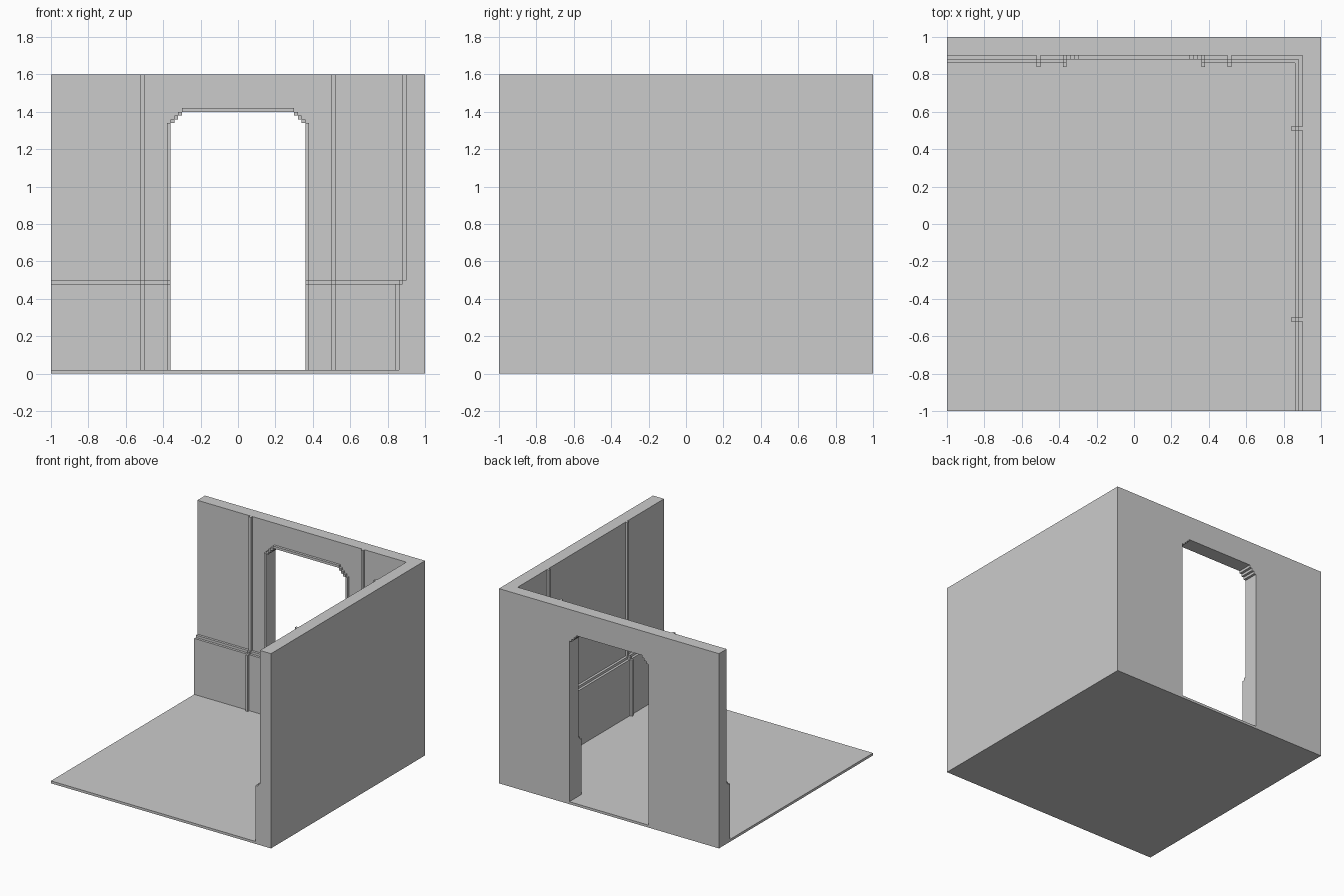
import bpy, bmesh

if "Cube" in bpy.data.objects:
    bpy.data.objects.remove(bpy.data.objects["Cube"])

# Wall section: (thickness from the outer face, height)
WALL = [(.14, 0), (.14, .48), (.12, .48), (.12, .5), (.10, .5), (.10, 1.6)]
STEPS = [(.36, 1.34), (.34, 1.36), (.32, 1.38), (.30, 1.40)]  # arch half-widths
FLOOR, TRIM = .02, .02


def sweep(name, rings, skip=()):
    """Join matching closed rings of points, cap both ends; skip hidden sides."""
    bm = bmesh.new()
    rows = [[bm.verts.new(p) for p in ring] for ring in rings]
    n = len(rows[0])
    for a, b in zip(rows, rows[1:]):
        for i in range(n):
            if i not in skip:
                j = (i + 1) % n
                bm.faces.new((a[i], a[j], b[j], b[i]))
    bm.faces.new(rows[0])
    bm.faces.new(rows[-1])
    bmesh.ops.recalc_face_normals(bm, faces=bm.faces)
    mesh = bpy.data.meshes.new(name)
    bm.to_mesh(mesh)
    bm.free()
    obj = bpy.data.objects.new(name, mesh)
    bpy.context.collection.objects.link(obj)
    return obj


def box(name, x0, x1, y0, y1, z0, z1):
    rect = [(x0, y0), (x1, y0), (x1, y1), (x0, y1)]
    return sweep(name, [[(x, y, z) for x, y in rect] for z in (z0, z1)])


def strip(name, start, place, top=1.6):
    """Thin vertical trim that follows the stepped wall face."""
    back = [(d, min(max(z, FLOOR), top)) for d, z in WALL]
    front = [(d + TRIM, z) for d, z in back]
    loop = front + back[::-1]
    hidden = range(len(front), len(loop) - 1)
    return sweep(name, [[place(d, t, z) for d, z in loop]
                        for t in (start, start + TRIM)], hidden)


def on_back(d, t, z):
    return (t, 1 - d, z)


def on_right(d, t, z):
    return (1 - d, t, z)


# Floor, up to the foot of the walls
box("floor", -1, .86, -1, .86, 0, FLOOR)

# Mitred back and right walls
section = WALL + [(0, 1.6), (0, 0)]
walls = sweep("walls", [[(-1, 1 - d, z) for d, z in section],
                        [(1 - d, 1 - d, z) for d, z in section],
                        [(1 - d, -1, z) for d, z in section]])

# Doorway with stepped top corners
half, low = [], FLOOR
for w, z in STEPS:
    half += [(w, low), (w, z)]
    low = z
outline = half + [(-x, z) for x, z in reversed(half)]
cutter = sweep("doorway_cutter", [[(x, y, z) for x, z in outline] for y in (.8, 1.1)])
cutter.hide_render = True
mod = walls.modifiers.new("doorway", 'BOOLEAN')
mod.operation, mod.solver, mod.object = 'DIFFERENCE', 'EXACT', cutter
bpy.context.view_layer.objects.active = walls
bpy.ops.object.modifier_apply(modifier=mod.name)
bpy.data.objects.remove(cutter)

# Wall battens
for s in (-.52, .5):
    strip("back_batten", s, on_back)
    strip("right_batten", s, on_right)

# Door frame: jambs, stepped corners and header
for s in (-.38, .36):
    strip("door_jamb", s, on_back, top=STEPS[0][1])
for w, z in STEPS[1:]:
    for x in (-w - TRIM, w):
        box("door_corner", x, x + TRIM, .88, .9, z - TRIM, z)
box("door_header", -.3, .3, .88, .9, 1.4, 1.42)
